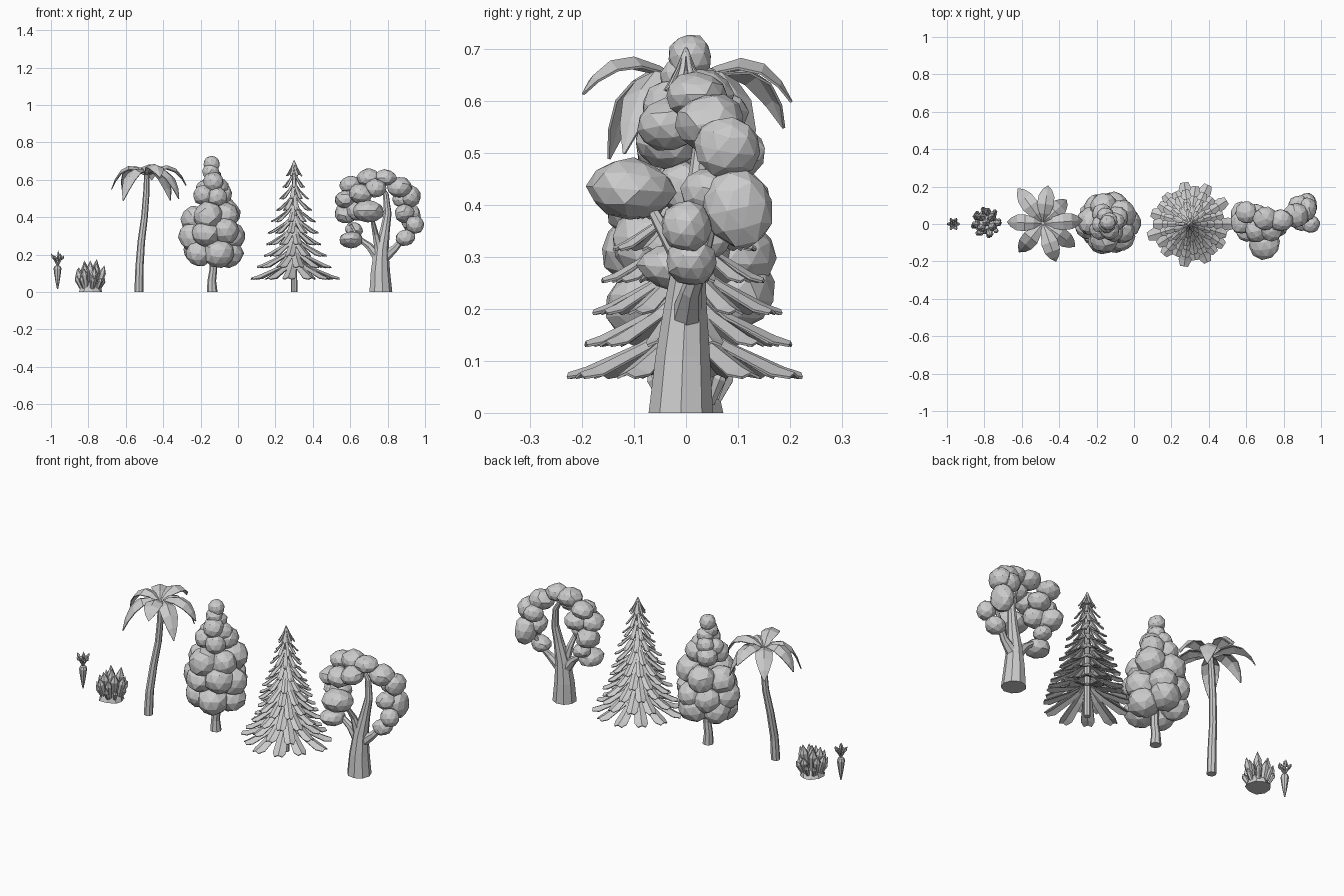
import bpy, bmesh, random
from math import sin, cos, pi, tau
from mathutils import Vector, Matrix, Euler

if "Cube" in bpy.data.objects:
    bpy.data.objects.remove(bpy.data.objects["Cube"])

random.seed(4)
R = random.uniform
UP = Vector((0, 0, 1))


def finish(bm, name, thick=0):
    bmesh.ops.recalc_face_normals(bm, faces=bm.faces)
    me = bpy.data.meshes.new(name)
    bm.to_mesh(me)
    bm.free()
    ob = bpy.data.objects.new(name, me)
    bpy.context.collection.objects.link(ob)
    if thick:
        m = ob.modifiers.new("thickness", 'SOLIDIFY')
        m.thickness = thick
    return ob


def tube(bm, pts, radii, n=8):
    """Faceted tube through pts; a zero last radius gives a point."""
    pts = [Vector(p) for p in pts]
    rings = []
    for i, (p, r) in enumerate(zip(pts, radii)):
        t = (pts[min(i + 1, len(pts) - 1)] - pts[max(i - 1, 0)]).normalized()
        if i == 0 and p.z == 0:
            t = UP
        q = UP.rotation_difference(t)
        if r == 0:
            rings.append([bm.verts.new(p)])
        else:
            rings.append([bm.verts.new(p + q @ Vector((r * cos(tau * k / n), r * sin(tau * k / n), 0)))
                          for k in range(n)])
    for a, b in zip(rings, rings[1:]):
        for k in range(n):
            j = (k + 1) % n
            if len(b) == 1:
                bm.faces.new((a[k], a[j], b[0]))
            else:
                bm.faces.new((a[k], a[j], b[j], b[k]))
    for ring in (rings[0], rings[-1]):
        if len(ring) > 2:
            bm.faces.new(ring)


def blade(bm, pts, widths, fold):
    """Leaf strip folded along its midrib."""
    rows = []
    for i, (p, w) in enumerate(zip(pts, widths)):
        t = pts[min(i + 1, len(pts) - 1)] - pts[max(i - 1, 0)]
        s = t.cross(UP).normalized() * w / 2
        d = UP * fold * w
        rows.append([bm.verts.new(p - s - d), bm.verts.new(p), bm.verts.new(p + s - d)])
    for a, b in zip(rows, rows[1:]):
        for k in (0, 1):
            bm.faces.new((a[k], a[k + 1], b[k + 1], b[k]))


def blob(bm, c, r):
    """Slightly irregular faceted foliage ball."""
    rot = Euler((R(-.25, .25), R(-.25, .25), R(0, tau) if r[0] == r[1] else 0)).to_matrix().to_4x4()
    made = bmesh.ops.create_icosphere(bm, subdivisions=2, radius=1,
                                      matrix=Matrix.Translation(c) @ rot @ Matrix.Diagonal((*r, 1)))
    for v in made["verts"]:
        v.co = Vector(c) + (v.co - Vector(c)) * R(.94, 1.05)


# Carrot: root and leafy top
bm = bmesh.new()
cx = -.965
tube(bm, [(cx, 0, z) for z in (.015, .055, .1, .125, .138, .142)], (.003, .011, .018, .021, .016, .006))
finish(bm, "carrot_root")
bm = bmesh.new()
for k in range(7):
    a = tau * k / 6
    d = Vector((cos(a), sin(a), 0)) * (.036 if k < 6 else .004)
    h = .195 + .012 * (k % 2) if k < 6 else .222
    o = Vector((cx, 0, .138))
    mid, tip = o + d * .5 + UP * .035, Vector((cx, 0, h)) + d
    tube(bm, [o, mid, mid.lerp(tip, .5), tip], (.004, .004, .009, 0), 5)
    for s in (-1, 1):
        side = Vector((-sin(a), cos(a), 0)) * s * .013
        tube(bm, [mid, mid + side * .6 + UP * .008, mid + side + UP * .018], (.003, .005, 0), 4)
finish(bm, "carrot_leaves")

# Crystal cluster on a rock
bm = bmesh.new()
c = Vector((-.79, .008, 0))
tube(bm, [c, c + UP * .02, c + UP * .05], (.066, .056, .036), 9)
for v in bm.verts:
    v.co += Vector((R(-.006, .006), R(-.006, .006), 0))
finish(bm, "crystal_rock")
bm = bmesh.new()
for count, rad, lean, length in ((1, 0, 0, .165), (4, .025, .15, .15), (7, .042, .28, .115), (8, .05, .5, .07)):
    for k in range(count):
        a = tau * (k + R(-.2, .2)) / count + count
        out = Vector((cos(a), sin(a), 0))
        d = (out * (lean if count > 1 else 0) + UP).normalized()
        L = length * R(.85, 1.12)
        w = .022 if count < 7 else .019 if count < 8 else .014
        o = c + out * rad + UP * .02
        tube(bm, [o, o + d * L * .68, o + d * L], (w * .65, w, 0), 6)
finish(bm, "crystals")

# Palm tree
bm = bmesh.new()
tube(bm, [(-.53, -.04, 0), (-.527, -.033, .13), (-.517, -.012, .27), (-.5, .006, .4), (-.49, .01, .53), (-.487, .004, .635)],
     (.024, .022, .02, .018, .017, .014), 8)
finish(bm, "palm_trunk")
bm = bmesh.new()
top = Vector((-.487, .003, .63))
for tip in ((-.62, .19, .55), (-.46, .205, .60), (-.36, .13, .49), (-.275, .02, .57),
            (-.315, -.12, .50), (-.417, -.2, .615), (-.615, -.15, .49), (-.678, .01, .55)):
    tip = Vector(tip)
    ctrl = top.lerp(tip, .68)
    ctrl.z = .75 if tip.z > .52 else .735
    pts = [top * (1 - t) ** 2 + ctrl * 2 * t * (1 - t) + tip * t * t for t in (0, .2, .42, .65, .85, 1)]
    blade(bm, pts, (.02, .06, .09, .084, .05, .004), .2)
finish(bm, "palm_leaves", .005)

# Tall rounded tree: stacked rings of foliage blobs
bm = bmesh.new()
tube(bm, [(-.138, 0, 0), (-.14, 0, .06), (-.132, 0, .12), (-.138, 0, .3)], (.029, .023, .021, .018), 8)
finish(bm, "round_tree_trunk")
bm = bmesh.new()
for z, ring, n, r in ((.225, .088, 5, .083), (.315, .1, 6, .073), (.41, .088, 5, .072), (.5, .055, 4, .062),
                      (.57, .038, 4, .052), (.63, .012, 2, .048), (.685, 0, 1, .042)):
    for k in range(n):
        a = tau * (k + R(-.12, .12)) / n + z * 17
        s = r * R(.88, 1.1)
        blob(bm, (-.14 + ring * cos(a), .007 + ring * sin(a), z + (R(-.022, .022) if n > 1 else 0)),
             (s, s, s * R(.92, 1.04)))
finish(bm, "round_tree_foliage")

# Pine tree: tiers of drooping branches
px = .3
bm = bmesh.new()
tube(bm, [(px, 0, 0), (px, 0, .3), (px, 0, .62), (px, 0, .705)], (.017, .016, .012, 0), 8)
finish(bm, "pine_trunk")
bm = bmesh.new()
tiers = 10
for i in range(tiers):
    f = i / (tiers - 1)
    rad, z = .236 - .19 * f ** .85, .078 + .545 * f
    n = 11 if i < 5 else 9 if i < 8 else 8
    for k in range(n):
        a = tau * (k + .5 * (i % 2)) / n
        d = Vector((cos(a), sin(a), 0))
        L = rad * R(.88, 1.03)
        rise = .09 - .02 * f
        pts = [Vector((px, 0, z + rise * h)) + d * L * t
               for t, h in ((.06, 1.15), (.4, .62), (.85, .12), (1, .0))]
        w = .29 * rad
        blade(bm, pts, (w * .35, w * .75, w, w * .62), .2)
finish(bm, "pine_branches", .005)
bm = bmesh.new()
tube(bm, [(px, 0, .625), (px, 0, .66), (px, 0, .705)], (.034, .015, 0), 8)
finish(bm, "pine_tip")

# Broad tree: trunk with limbs
bm = bmesh.new()
tube(bm, [(.762, -.01, 0), (.76, -.006, .11), (.765, 0, .22), (.785, .01, .33), (.8, .02, .42), (.79, .03, .52), (.75, .03, .59)],
     (.063, .053, .04, .027, .021, .016, .008), 9)
tube(bm, [(.76, 0, .17), (.70, 0, .245), (.64, 0, .29), (.6, 0, .36)], (.032, .02, .014, .009), 7)
tube(bm, [(.775, 0, .18), (.84, .01, .235), (.885, .03, .29), (.92, .05, .36)], (.032, .02, .014, .009), 7)
tube(bm, [(.76, 0, .2), (.735, -.02, .31), (.715, -.07, .4)], (.03, .017, .01), 7)
finish(bm, "broad_tree_trunk")
bm = bmesh.new()
for x, y, z, *r in ((.695, -.105, .43, .085, .085, .06), (.575, .05, .42, .06, .07, .055),
                    (.605, -.02, .28, .064, .074, .045), (.62, .04, .335, .05, .05, .038),
                    (.6, .06, .575, .06, .06, .045), (.575, .01, .495, .06, .065, .05),
                    (.655, -.035, .525, .065, .065, .055), (.7, .03, .61, .065, .065, .05),
                    (.785, .02, .61, .065, .06, .045), (.865, .045, .56, .068, .068, .055),
                    (.925, .08, .51, .052, .065, .06), (.89, .05, .42, .055, .06, .05),
                    (.945, .0, .36, .05, .05, .05), (.925, .1, .395, .055, .068, .08),
                    (.895, .01, .29, .055, .05, .045), (.64, .0, .435, .06, .06, .055),
                    (.735, -.03, .555, .06, .065, .05), (.88, .1, .5, .055, .055, .05),
                    (.65, .05, .5, .06, .06, .05)):
    blob(bm, (x, y, z), r)
finish(bm, "broad_tree_foliage")
